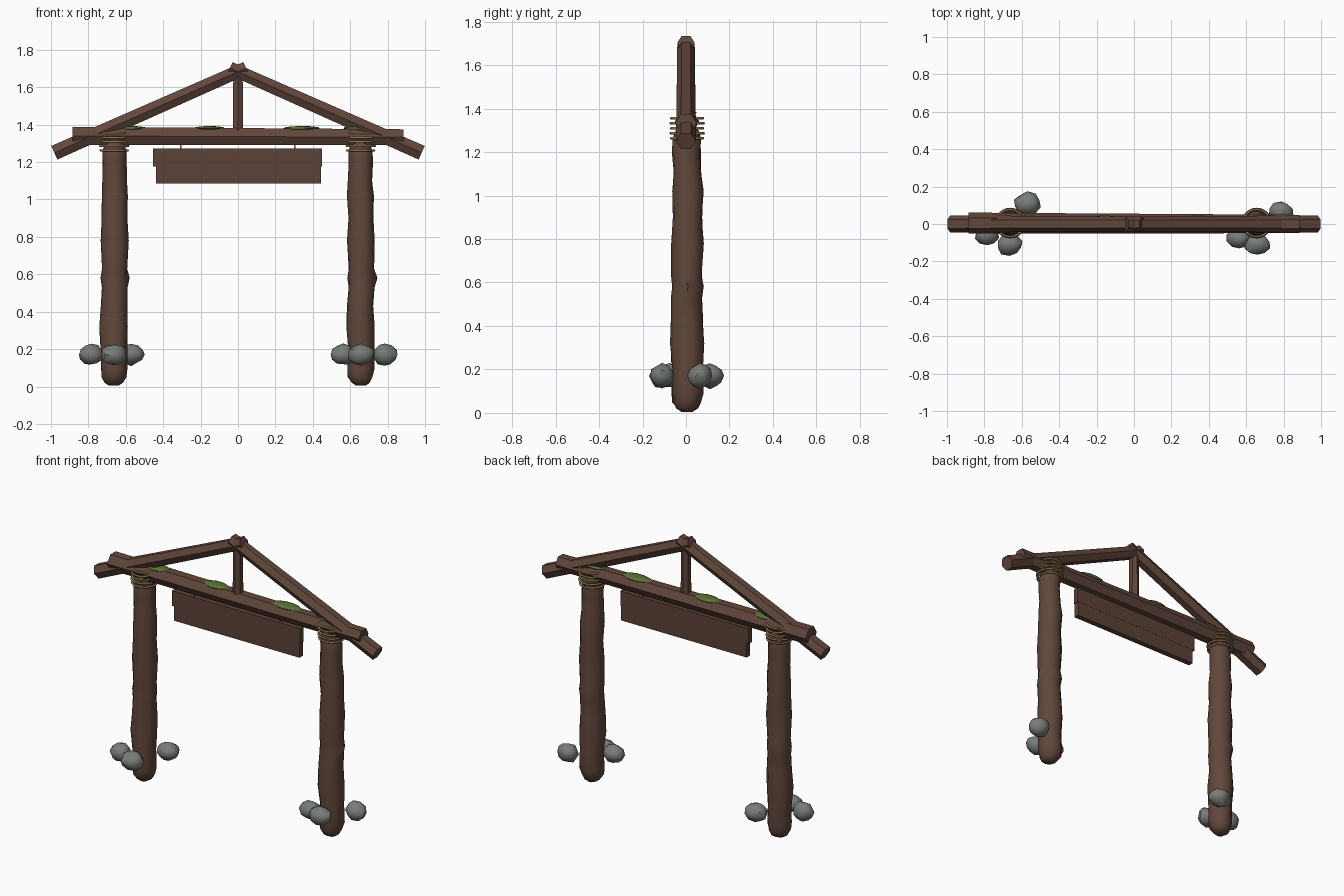
import bpy, bmesh, math, random
from mathutils import Vector

random.seed(4)
if "Cube" in bpy.data.objects:
    bpy.data.objects.remove(bpy.data.objects["Cube"], do_unlink=True)


def material(name, rgb):
    m = bpy.data.materials.new(name)
    m.use_nodes = True
    m.diffuse_color = (*rgb, 1)
    m.node_tree.nodes["Principled BSDF"].inputs["Base Color"].default_value = (*rgb, 1)
    return m


WOOD = material("brown wood", (0.12, 0.063, 0.044))
PLANK = material("sign wood", (0.105, 0.055, 0.038))
ROPE = material("tan rope", (0.32, 0.22, 0.10))
MOSS = material("green moss", (0.10, 0.17, 0.035))
STONE = material("grey stone", (0.19, 0.205, 0.19))


def finish(name, bm, mat, smooth=None):
    bmesh.ops.recalc_face_normals(bm, faces=bm.faces)
    mesh = bpy.data.meshes.new(name)
    bm.to_mesh(mesh)
    bm.free()
    mesh.materials.append(mat)
    obj = bpy.data.objects.new(name, mesh)
    bpy.context.collection.objects.link(obj)
    if smooth:
        bpy.ops.object.select_all(action="DESELECT")
        obj.select_set(True)
        bpy.context.view_layer.objects.active = obj
        bpy.ops.object.shade_smooth_by_angle(angle=math.radians(smooth))
    return obj


def loft(bm, rings):
    """Skin a list of vertex rings and cap both ends."""
    n = len(rings[0])
    for a, b in zip(rings, rings[1:]):
        for i in range(n):
            j = (i + 1) % n
            bm.faces.new((a[i], a[j], b[j], b[i]))
    bm.faces.new(rings[0])
    bm.faces.new(rings[-1])


def pole(name, start, end, r0, r1, sides=6):
    """Straight tapered log with a flat side up."""
    start, end = Vector(start), Vector(end)
    axis = (end - start).normalized()
    side = Vector((0, 1, 0))
    up = axis.cross(side)
    bm = bmesh.new()
    rings = []
    for p, r in ((start, r0), (end, r1)):
        angles = [2 * math.pi * i / sides for i in range(sides)]
        rings.append([bm.verts.new(p + r * (side * math.cos(a) + up * math.sin(a))) for a in angles])
    loft(bm, rings)
    return finish(name, bm, WOOD, 30)


def post(name, x, knot_z):
    """Gnarled trunk with domed ends and one knot on its right-hand side."""
    profile = [(0.005, 0.025), (0.02, 0.048), (0.05, 0.065), (0.09, 0.071), (0.2, 0.07),
               (0.32, 0.076), (0.43, 0.071), (0.53, 0.07), (0.58, 0.072), (0.63, 0.069),
               (0.78, 0.073), (0.9, 0.067), (1.02, 0.071), (1.1, 0.064), (1.2, 0.064),
               (1.26, 0.064), (1.3, 0.05), (1.32, 0.025)]
    sides = 12
    bm = bmesh.new()
    rings = []
    for z, r in profile:
        dx = random.uniform(-0.004, 0.004)
        dy = 0.005 + random.uniform(-0.004, 0.004)
        ring = []
        for i in range(sides):
            a = 2 * math.pi * i / sides
            rr = r * random.uniform(0.97, 1.04)
            if abs(z - knot_z) < 0.02 and i == 0:
                rr += 0.014
            ring.append(bm.verts.new((x + dx + rr * math.cos(a), dy + rr * math.sin(a), z)))
        rings.append(ring)
    loft(bm, rings)
    return finish(name, bm, WOOD, 50)


def ring(name, x, z, major, minor):
    bm = bmesh.new()
    n, m = 24, 6
    grid = []
    for i in range(n):
        a = 2 * math.pi * i / n
        grid.append([])
        for j in range(m):
            b = 2 * math.pi * j / m
            r = major + minor * math.cos(b)
            grid[i].append(bm.verts.new((x + r * math.cos(a), 0.005 + r * math.sin(a),
                                         z + minor * math.sin(b))))
    for i in range(n):
        for j in range(m):
            k, l = (i + 1) % n, (j + 1) % m
            bm.faces.new((grid[i][j], grid[k][j], grid[k][l], grid[i][l]))
    return finish(name, bm, ROPE, 70)


def blob(name, centre, size, mat, rough, detail, smooth):
    """Squashed ball with an uneven surface."""
    bm = bmesh.new()
    bmesh.ops.create_icosphere(bm, subdivisions=detail, radius=1)
    for v in bm.verts:
        v.co *= random.uniform(1 - rough, 1 + rough)
        v.co = Vector(c + s * k for c, s, k in zip(centre, size, v.co))
    return finish(name, bm, mat, smooth)


def box(name, centre, size, mat):
    bm = bmesh.new()
    bmesh.ops.create_cube(bm, size=1)
    for v in bm.verts:
        v.co = Vector(c + s * k for c, s, k in zip(centre, size, v.co))
    return finish(name, bm, mat)


# Posts and their rope lashings
for label, x in (("right", -0.662), ("left", 0.656)):
    post(label + "_post", x, 0.58)
    for i in range(5):
        ring(f"{label}_rope_{i + 1}", x, 1.263 + 0.023 * i, 0.073 + 0.003 * (i % 2), 0.006)

# Roof frame
pole("cross_beam", (-0.885, 0.005, 1.34), (0.885, 0, 1.333), 0.056, 0.049)
for label, s in (("right", -1), ("left", 1)):
    pole(label + "_rafter", (s * 0.982, 0, 1.25), (-s * 0.043, 0, 1.703), 0.046, 0.04)
pole("king_post", (0, 0, 1.34), (0, 0, 1.68), 0.031, 0.029)

# Hanging sign of two boards
box("upper_sign_board", (-0.002, 0, 1.224), (0.904, 0.036, 0.096), PLANK)
box("lower_sign_board", (0.003, 0, 1.133), (0.884, 0.034, 0.096), PLANK)
for label, x in (("right", -0.307), ("left", 0.303)):
    box(label + "_sign_cord", (x, 0, 1.285), (0.008, 0.008, 0.05), ROPE)

# Moss patches along the beam
for i, (x, length) in enumerate(((-0.565, 0.075), (-0.155, 0.085), (0.34, 0.1), (0.63, 0.07))):
    blob(f"moss_patch_{i + 1}", (x, 0.004, 1.381), (length, 0.045, 0.012), MOSS, 0.02, 2, 60)

# Stones around the post feet
stones = [(-0.785, -0.06, 0.065), (-0.665, -0.11, 0.07), (-0.57, 0.11, 0.07),
          (0.562, -0.075, 0.064), (0.66, -0.11, 0.07), (0.785, 0.065, 0.066)]
for i, (x, y, r) in enumerate(stones):
    blob(f"stone_{i + 1}", (x, y, 0.17), (r, r * 0.85, 0.056), STONE, 0.1, 2, 40)
